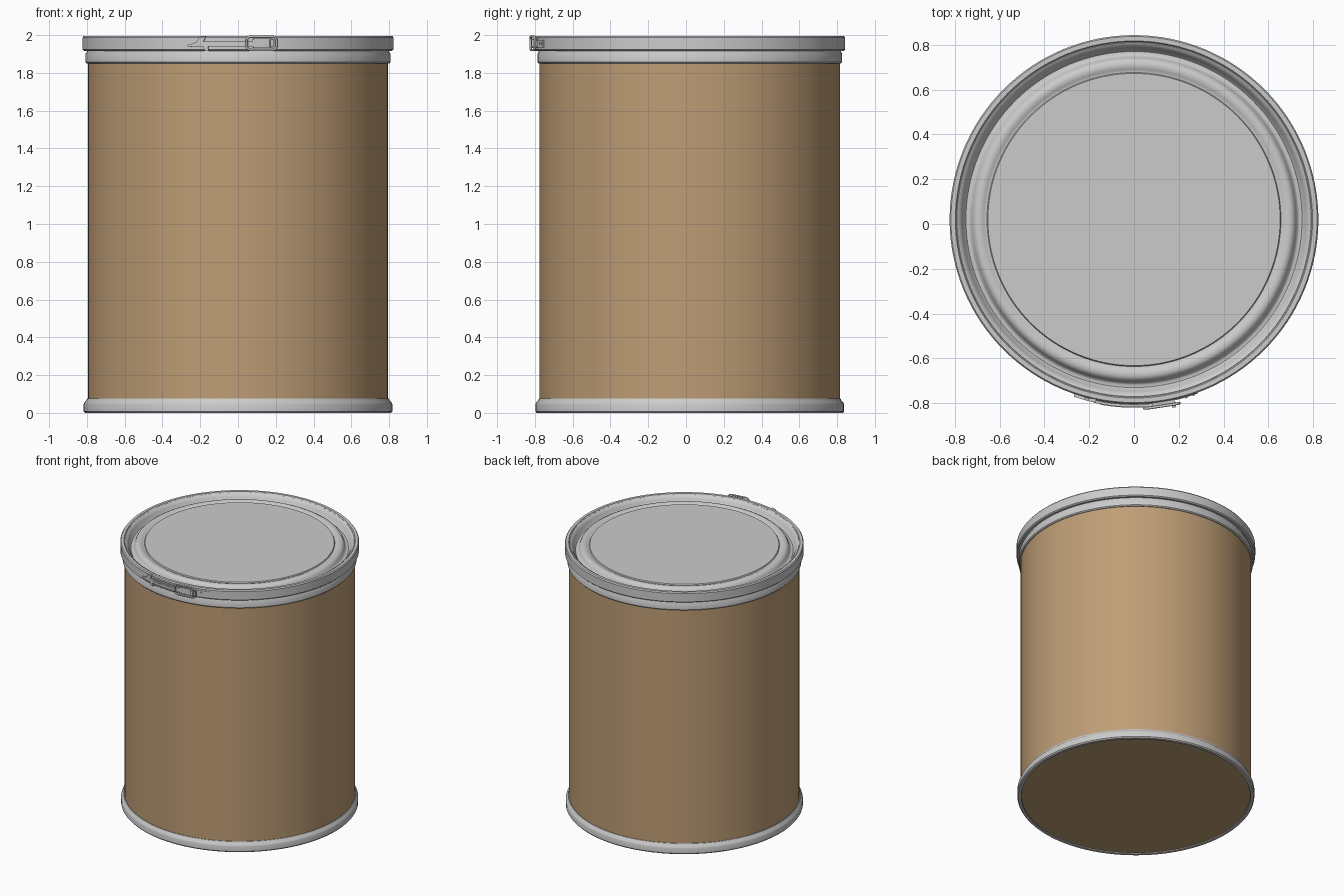
import bpy, bmesh
from math import sin, cos, pi

if "Cube" in bpy.data.objects:
    bpy.data.objects.remove(bpy.data.objects["Cube"])

CY = 0.02      # drum axis is slightly behind centre because of the latch
R = 0.823      # outer radius of the locking band
SEG = 128


def finish(name, bm, mat=None, angle=35):
    bmesh.ops.remove_doubles(bm, verts=bm.verts, dist=1e-5)
    bmesh.ops.recalc_face_normals(bm, faces=bm.faces)
    me = bpy.data.meshes.new(name)
    bm.to_mesh(me)
    bm.free()
    ob = bpy.data.objects.new(name, me)
    bpy.context.collection.objects.link(ob)
    if mat:
        me.materials.append(mat)
    bpy.ops.object.select_all(action='DESELECT')
    ob.select_set(True)
    bpy.context.view_layer.objects.active = ob
    bpy.ops.object.shade_smooth_by_angle(angle=angle * pi / 180)
    return ob


def lathe(name, profile, closed=False, mat=None):
    """Revolve (radius, z) points about the drum axis."""
    bm = bmesh.new()
    vs = [bm.verts.new((r, CY, z)) for r, z in profile]
    edges = [bm.edges.new(p) for p in zip(vs, vs[1:])]
    if closed:
        edges.append(bm.edges.new((vs[-1], vs[0])))
    bmesh.ops.spin(bm, geom=vs + edges, cent=(0, CY, 0), axis=(0, 0, 1),
                   angle=2 * pi, steps=SEG, use_duplicate=False)
    return finish(name, bm, mat)


def wrap(s, d, z):
    """Distance along the band, height off the band, z -> world position."""
    a = s / R
    return ((R + d) * sin(a), CY - (R + d) * cos(a), z)


def bar(name, s0, s1, d0, d1, z0, z1, steps=10):
    bm = bmesh.new()
    rows = []
    for i in range(steps + 1):
        s = s0 + (s1 - s0) * i / steps
        rows.append([bm.verts.new(wrap(s, d, z))
                     for d, z in ((d0, z0), (d1, z0), (d1, z1), (d0, z1))])
    for a, b in zip(rows, rows[1:]):
        for k in range(4):
            bm.faces.new((a[k], a[(k + 1) % 4], b[(k + 1) % 4], b[k]))
    bm.faces.new(rows[0])
    bm.faces.new(rows[-1])
    return finish(name, bm)


def plate(name, outline, d0, d1):
    bm = bmesh.new()
    lo, hi = ([bm.verts.new(wrap(s, d, z)) for s, z in outline] for d in (d0, d1))
    bm.faces.new(lo)
    bm.faces.new(hi)
    n = len(outline)
    for k in range(n):
        bm.faces.new((lo[k], lo[(k + 1) % n], hi[(k + 1) % n], hi[k]))
    return finish(name, bm)


def wire_loop(name, s0, s1, z0, z1, d, rad, corner):
    cu = bpy.data.curves.new(name, 'CURVE')
    cu.dimensions = '3D'
    cu.bevel_depth = rad
    cu.bevel_resolution = 3
    pts = []
    corners = ((s1, z1, -1, -1), (s0, z1, 1, -1), (s0, z0, 1, 1), (s1, z0, -1, 1))
    for q, (s, z, sx, sz) in enumerate(corners):
        for k in range(6):
            a = (q + k / 5) * pi / 2
            pts.append(wrap(s + sx * corner + corner * cos(a), d,
                            z + sz * corner + corner * sin(a)))
    sp = cu.splines.new('POLY')
    sp.points.add(len(pts) - 1)
    for p, co in zip(sp.points, pts):
        p.co = (*co, 1)
    sp.use_cyclic_u = True
    ob = bpy.data.objects.new(name, cu)
    bpy.context.collection.objects.link(ob)


brown = bpy.data.materials.new("fibreboard")
brown.diffuse_color = (0.52, 0.34, 0.18, 1)
brown.use_nodes = True
brown.node_tree.nodes["Principled BSDF"].inputs["Base Color"].default_value = brown.diffuse_color

# Fibre body with closed bottom
lathe("drum_body", [(0, 0.006), (0.788, 0.006), (0.795, 0.012), (0.795, 1.9)], mat=brown)

# Bottom metal chime
lathe("bottom_chime", [(0.79, 0.0), (0.81, 0.0), (0.817, 0.008), (0.817, 0.045),
                       (0.813, 0.055), (0.802, 0.066), (0.799, 0.075), (0.79, 0.075)],
      closed=True)

# Upper metal chime below the locking band
lathe("top_chime", [(0.79, 1.85), (0.80, 1.85), (0.807, 1.857), (0.807, 1.9),
                    (0.80, 1.912), (0.80, 1.93), (0.79, 1.93)], closed=True)

# Locking band, a channel around the lid rim
lathe("locking_band", [(0.795, 1.917), (0.815, 1.917), (R, 1.924), (R, 1.987),
                       (0.817, 1.995), (0.797, 1.995), (0.792, 1.988), (0.792, 1.92)],
      closed=True)

# Lid with deep groove and raised centre panel
lathe("lid", [(0.80, 1.985), (0.79, 1.989), (0.778, 1.983), (0.768, 1.968), (0.758, 1.945),
              (0.75, 1.937), (0.738, 1.937), (0.73, 1.942), (0.722, 1.96), (0.714, 1.974),
              (0.70, 1.981), (0.685, 1.981), (0.672, 1.977), (0.664, 1.972), (0.656, 1.972),
              (0.652, 1.979), (0, 1.979)])

# Latch: base strap, lever and end tab
bar("latch_base_strap", -0.17, 0.29, -0.004, 0.004, 1.935, 1.975, 16)
bar("latch_lever", -0.18, 0.17, 0.004, 0.014, 1.94, 1.967, 14)
bar("latch_lever_ridge", -0.15, 0.05, 0.013, 0.017, 1.948, 1.959, 8)
plate("latch_handle", [(-0.27, 1.948), (-0.22, 1.962), (-0.205, 1.988), (-0.17, 1.992),
                       (-0.183, 1.966), (-0.16, 1.964), (-0.155, 1.915), (-0.175, 1.917),
                       (-0.185, 1.94), (-0.265, 1.938)], -0.006, 0.012)

# Latch: wire loop, hook and side cheeks
wire_loop("latch_wire_loop", 0.045, 0.2, 1.921, 1.993, 0.021, 0.006, 0.022)
bar("latch_hook_plate", 0.075, 0.185, 0.012, 0.02, 1.936, 1.978, 6)
bar("latch_hook_tip", 0.165, 0.183, 0.018, 0.035, 1.938, 1.976, 2)
for name, z in (("latch_cheek_lower", 1.932), ("latch_cheek_upper", 1.976)):
    bar(name, 0.08, 0.18, -0.002, 0.024, z, z + 0.006, 6)

# Rivets on the strap ends
for i, s in enumerate((0.235, 0.27)):
    bar(f"latch_rivet_{i + 1}", s - 0.006, s + 0.006, 0.003, 0.008, 1.949, 1.961, 2)
